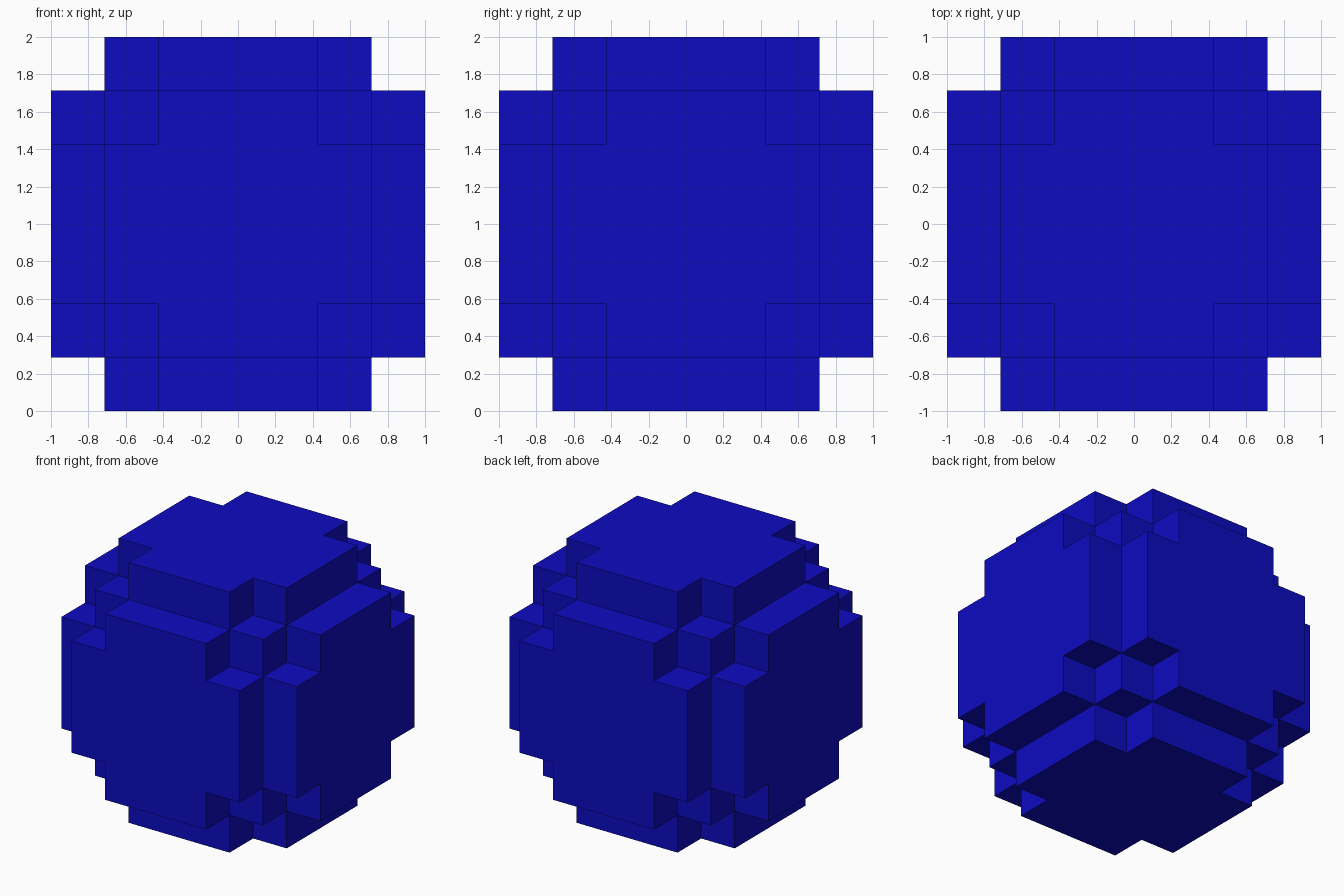
import bpy, bmesh, math
from mathutils import Vector

cube = bpy.data.objects.get("Cube")
if cube:
    bpy.data.objects.remove(cube, do_unlink=True)

N = 3                      # cells from the centre to each side
CELL = 2 / (2 * N + 1)     # edge length of one cell
LIMIT = 14                 # squared radius of the stepped ball, in cells

# Single flat colour
blue = bpy.data.materials.new("deep blue")
blue.use_nodes = True
colour = (0.004, 0.0035, 0.53, 1)
blue.diffuse_color = colour
blue.node_tree.nodes["Principled BSDF"].inputs["Base Color"].default_value = colour

# Cells whose centres lie inside the ball
span = range(-N, N + 1)
cells = {(x, y, z) for x in span for y in span for z in span
         if x * x + y * y + z * z <= LIMIT}

# Outer skin: one square for every cell side with no neighbour
bm = bmesh.new()
for cell in cells:
    for axis in range(3):
        for sign in (-1, 1):
            n = Vector((0, 0, 0))
            n[axis] = sign
            c = Vector(cell)
            if tuple(int(v) for v in c + n) in cells:
                continue
            u = Vector((0, 0, 0))
            u[(axis + 1) % 3] = 1
            v = n.cross(u)
            corners = [c + (n + a * u + b * v) / 2
                       for a, b in ((-1, -1), (1, -1), (1, 1), (-1, 1))]
            bm.faces.new([bm.verts.new(p * CELL + Vector((0, 0, 1))) for p in corners])

# Weld the squares and merge them into large flat faces
bmesh.ops.remove_doubles(bm, verts=bm.verts, dist=0.001)
bmesh.ops.dissolve_limit(bm, angle_limit=math.radians(1),
                         verts=bm.verts, edges=bm.edges)
bmesh.ops.recalc_face_normals(bm, faces=bm.faces)

mesh = bpy.data.meshes.new("stepped_ball")
bm.to_mesh(mesh)
bm.free()
mesh.materials.append(blue)
ball = bpy.data.objects.new("stepped_ball", mesh)
bpy.context.collection.objects.link(ball)
